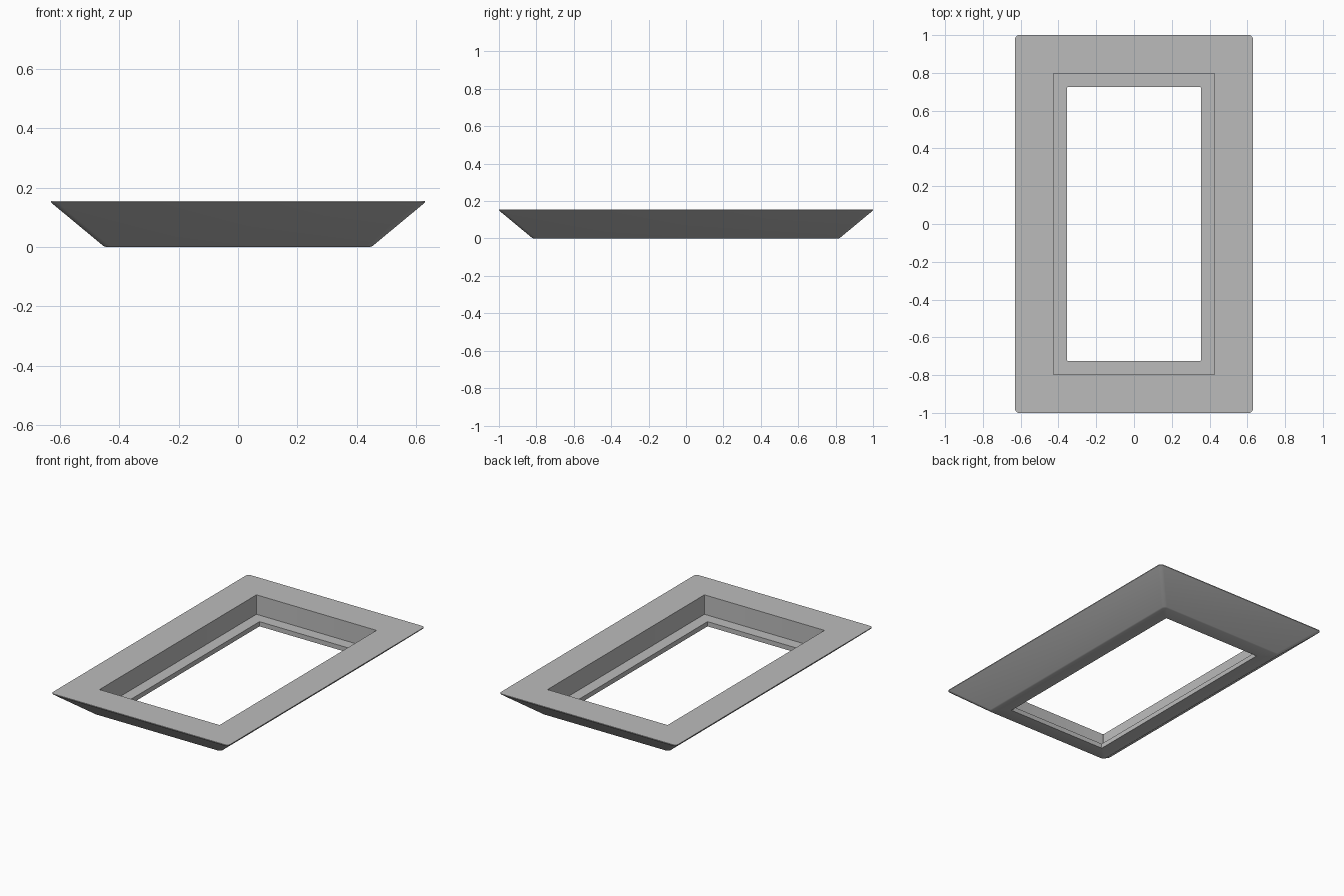
import bpy, bmesh, math

if "Cube" in bpy.data.objects:
    bpy.data.objects.remove(bpy.data.objects["Cube"])

SEGMENTS = 6  # steps per rounded corner


def rounded_ring(bm, hx, hy, z, r):
    """Rounded rectangle of vertices, counter-clockwise from the +x +y corner."""
    ring = []
    for i, (sx, sy) in enumerate([(1, 1), (-1, 1), (-1, -1), (1, -1)]):
        for k in range(SEGMENTS + 1):
            a = math.pi / 2 * (i + k / SEGMENTS)
            ring.append(bm.verts.new((sx * (hx - r) + r * math.cos(a),
                                      sy * (hy - r) + r * math.sin(a), z)))
    return ring


# Closed cross-section: half width, half length, height, corner radius
PROFILE = [
    (0.354, 0.724, 0.000, 0.002),  # opening, bottom
    (0.445, 0.815, 0.000, 0.020),  # underside
    (0.454, 0.824, 0.004, 0.022),  # softened bottom edge
    (0.630, 1.000, 0.150, 0.022),  # sloped outside
    (0.630, 1.000, 0.155, 0.022),  # thin upright lip
    (0.427, 0.797, 0.155, 0.004),  # flat top
    (0.427, 0.797, 0.030, 0.004),  # recess wall
    (0.354, 0.724, 0.030, 0.002),  # inner ledge
]

# Bezel frame
bm = bmesh.new()
rings = [rounded_ring(bm, *p) for p in PROFILE]
for i, a in enumerate(rings):
    b = rings[(i + 1) % len(rings)]
    n = len(a)
    for j in range(n):
        k = (j + 1) % n
        bm.faces.new((a[j], a[k], b[k], b[j]))
bmesh.ops.recalc_face_normals(bm, faces=bm.faces)
mesh = bpy.data.meshes.new("bezel_frame")
bm.to_mesh(mesh)
bm.free()
frame = bpy.data.objects.new("bezel_frame", mesh)
bpy.context.collection.objects.link(frame)

# Grey finish
grey = bpy.data.materials.new("grey")
grey.diffuse_color = (0.5, 0.5, 0.5, 1)
grey.use_nodes = True
grey.node_tree.nodes["Principled BSDF"].inputs["Base Color"].default_value = grey.diffuse_color
mesh.materials.append(grey)

# Smooth corners, crisp edges
bpy.context.view_layer.objects.active = frame
frame.select_set(True)
bpy.ops.object.shade_smooth_by_angle(angle=math.radians(25))
